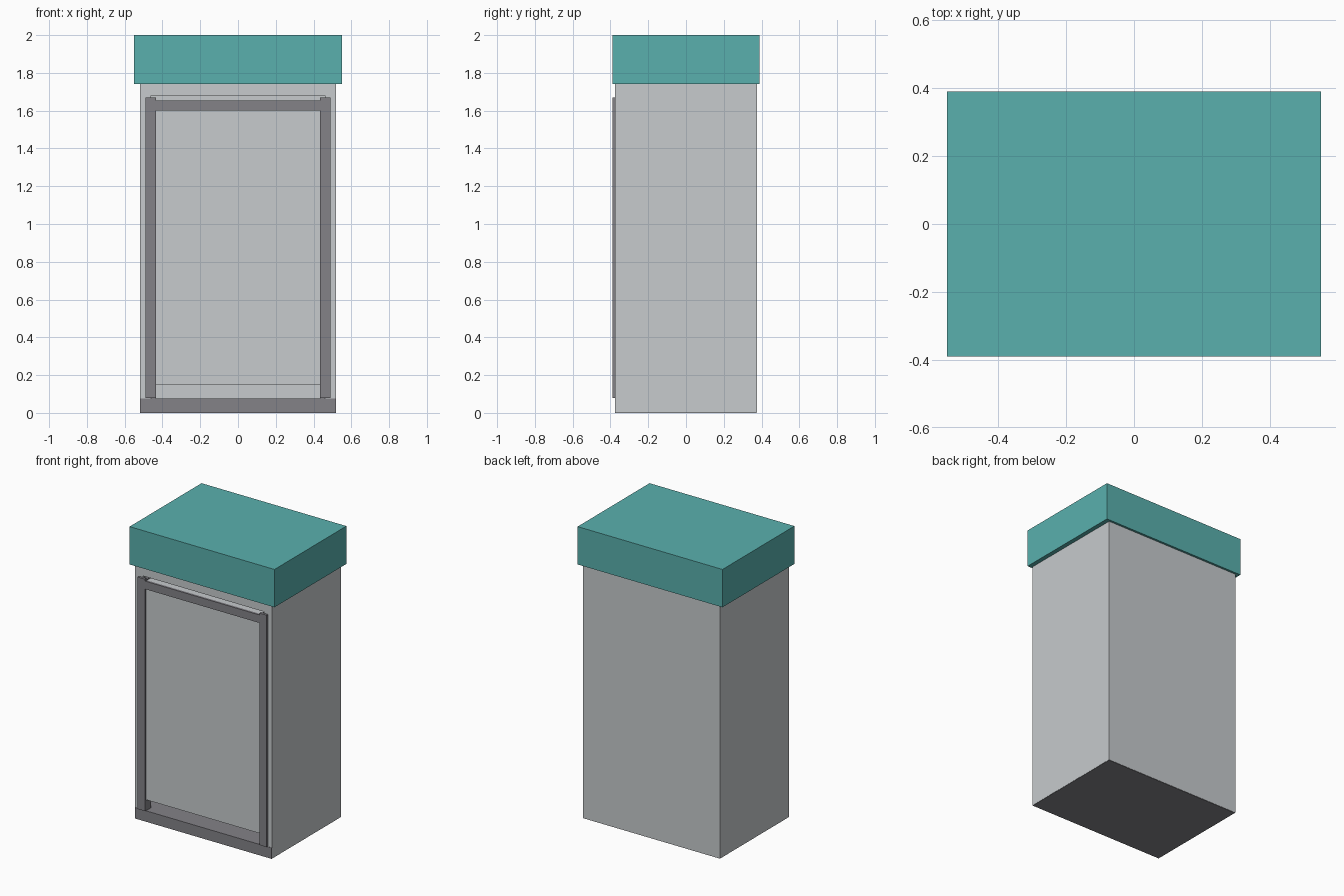
import bpy

cube = bpy.data.objects.get("Cube")
if cube:
    bpy.data.objects.remove(cube, do_unlink=True)


def material(name, rgb):
    linear = [((c + 0.055) / 1.055) ** 2.4 for c in rgb] + [1]
    mat = bpy.data.materials.new(name)
    mat.use_nodes = True
    mat.diffuse_color = linear
    mat.node_tree.nodes["Principled BSDF"].inputs["Base Color"].default_value = linear
    return mat


light_grey = material("light grey", (0.78, 0.795, 0.805))
dark_grey = material("dark grey", (0.515, 0.51, 0.53))
teal = material("teal", (0.35, 0.69, 0.68))


def box(name, x, y, z, mat=None):
    """Box from (low, high) ranges on each axis."""
    bpy.ops.mesh.primitive_cube_add(size=1)
    ob = bpy.context.object
    ob.name = name
    ob.location = [(a + b) / 2 for a, b in (x, y, z)]
    ob.scale = [b - a for a, b in (x, y, z)]
    bpy.ops.object.transform_apply(location=True, rotation=False, scale=True)
    if mat:
        ob.data.materials.append(mat)
    return ob


def cut(target, cutter):
    mod = target.modifiers.new("cut", 'BOOLEAN')
    mod.operation = 'DIFFERENCE'
    mod.solver = 'EXACT'
    mod.object = cutter
    bpy.context.view_layer.objects.active = target
    bpy.ops.object.modifier_apply(modifier=mod.name)
    bpy.data.objects.remove(cutter, do_unlink=True)


# Hollow cabinet with a tall front opening
cabinet = box("cabinet", (-0.52, 0.52), (-0.375, 0.375), (0.002, 1.745), light_grey)
cut(cabinet, box("hollow", (-0.5, 0.5), (-0.355, 0.355), (-0.1, 1.72)))
cut(cabinet, box("opening", (-0.46, 0.46), (-0.5, -0.3), (-0.1, 1.68)))

# Floor plinth and overhanging top
box("plinth", (-0.519, 0.519), (-0.377, 0.373), (0, 0.075), dark_grey)
box("top_cap", (-0.55, 0.55), (-0.39, 0.39), (1.74, 2), teal)

# Door panel with a gap beneath it and a rail along its top
box("door_panel", (-0.45, 0.45), (-0.375, -0.325), (0.15, 1.653), light_grey)
box("door_top_rail", (-0.44, 0.44), (-0.386, -0.37), (1.6, 1.655), dark_grey)

# Guide posts on both sides
for side, x in (("left", (0.435, 0.49)), ("right", (-0.49, -0.435))):
    box(side + "_guide_post", x, (-0.39, -0.372), (0.078, 1.67), dark_grey)
    inner = (0.435, 0.458) if side == "left" else (-0.458, -0.435)
    box(side + "_guide_channel", inner, (-0.373, -0.32), (0.075, 1.66), dark_grey)
